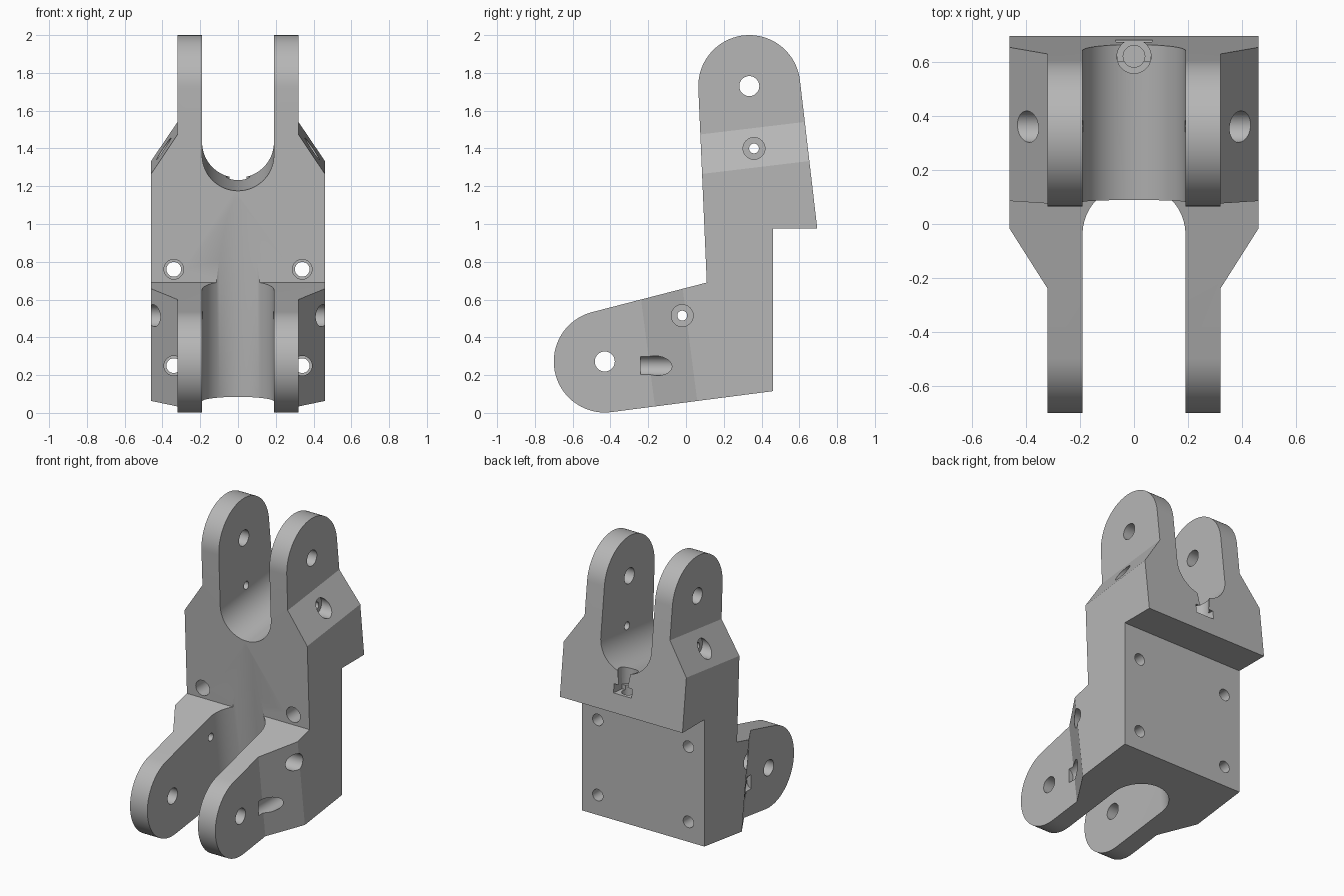
import bpy, bmesh
from math import cos, sin, pi, acos, atan2, hypot
from mathutils import Vector

if "Cube" in bpy.data.objects:
    bpy.data.objects.remove(bpy.data.objects["Cube"], do_unlink=True)

grey = bpy.data.materials.new("plain_grey")
grey.use_nodes = True
GREY = (0.47, 0.47, 0.47, 1)
grey.diffuse_color = GREY
grey.node_tree.nodes["Principled BSDF"].inputs["Base Color"].default_value = GREY


def prism(name, points, sweep):
    """Solid made by sweeping a planar outline along a vector."""
    bm = bmesh.new()
    face = bm.faces.new([bm.verts.new(p) for p in points])
    result = bmesh.ops.extrude_face_region(bm, geom=[face])
    moved = [v for v in result["geom"] if isinstance(v, bmesh.types.BMVert)]
    bmesh.ops.translate(bm, verts=moved, vec=sweep)
    bmesh.ops.recalc_face_normals(bm, faces=bm.faces)
    mesh = bpy.data.meshes.new(name)
    bm.to_mesh(mesh)
    bm.free()
    obj = bpy.data.objects.new(name, mesh)
    bpy.context.collection.objects.link(obj)
    return obj


def arc(c, r, start, end, n):
    return [(c[0] + r * cos(start + (end - start) * i / n),
             c[1] + r * sin(start + (end - start) * i / n)) for i in range(n + 1)]


def rounded_end(p, c, r, q):
    """Arc around c that is tangent to the lines from p and to q."""
    def tangent(pt, side):
        d = Vector(pt) - Vector(c)
        return atan2(d.y, d.x) + side * acos(r / d.length)
    start, end = tangent(p, 1), tangent(q, -1)
    while end < start:
        end += 2 * pi
    return arc(c, r, start, end, 40)


cutters = []


def cut(points, sweep):
    obj = prism("cutter", points, sweep)
    obj.hide_render = True
    cutters.append(obj)


def bore(start, r, sweep, n=40):
    """Round hole from a start point along a vector."""
    axis = Vector(sweep).normalized()
    u = axis.orthogonal().normalized()
    v = axis.cross(u)
    cut([Vector(start) + r * (cos(2 * pi * i / n) * u + sin(2 * pi * i / n) * v)
         for i in range(n)], sweep)


# Side outline of the bracket, with a rounded lug at the top and at the front
heel, step, lip, inner = (0.46, 0.115), (0.46, 0.975), (0.695, 0.975), (0.11, 0.69)
top_pivot, front_pivot = (0.335, 1.73), (-0.43, 0.272)
outline = [heel, step, lip] + rounded_end(lip, top_pivot, 0.27, inner)
outline += [inner] + rounded_end(inner, front_pivot, 0.27, heel)
bracket = prism("bracket", [(-0.46, y, z) for y, z in outline], (0.92, 0, 0))
bracket.data.materials.append(grey)

# Directions square to the upper back face and to the underside
back_dir = Vector((0, 1, 0.12))
up_dir = Vector((0, -0.13, 1))

# U-shaped slot between the upper lugs
u_shape = arc((0, 1.355), 0.19, pi, 2 * pi, 40) + [(0.19, 2.6), (-0.19, 2.6)]
cut([Vector((x, 0, z)) - back_dir for x, z in u_shape], back_dir * 2)

# U-shaped slot between the front lugs
u_shape = arc((0, 0.048), 0.19, 0, pi, 40) + [(-0.19, -1.2), (0.19, -1.2)]
cut([Vector((x, y, 0)) - up_dir * 0.3 for x, y in u_shape], up_dir * 1.6)

for s in (-1, 1):
    # Sloped shoulders that narrow the body to the lug width
    shoulder = [(0.32, 1.465), (0.46, 1.255), (0.6, 1.045), (0.6, 2.6), (0.32, 2.6)]
    cut([Vector((s * x, 0, z)) - back_dir for x, z in shoulder], back_dir * 2)
    cheek = [(0.32, -0.16), (0.46, 0.068), (0.6, 0.296), (0.6, -1.2), (0.32, -1.2)]
    cut([Vector((s * x, y, 0)) - up_dir * 0.3 for x, y in cheek], up_dir * 1.2)
    # Counterbores for the cross screws
    for y, z in ((0.36, 1.40), (-0.02, 0.515)):
        bore((s * 0.335, y, z), 0.058, (s * 0.3, 0, 0))
    # Mounting holes through to the back plate, counterbored at the front
    for z, y in ((0.25, -0.24), (0.76, -0.1)):
        bore((s * 0.34, y, z), 0.052, (0, 0.36 if z > 0.5 else 0.44, 0))
        bore((s * 0.34, y + 0.1, z), 0.039, (0, 1, 0))

# Pivot holes and cross screw holes
for (y, z), r in ((top_pivot, 0.053), (front_pivot, 0.053),
                  ((0.36, 1.40), 0.026), ((-0.02, 0.515), 0.026)):
    bore((-0.7, y, z), r, (1.4, 0, 0))

# Screw well and nut pocket at the back of the upper slot
bore((0, 0.62, 1.13), 0.063, (0, 0, 0.25))
bore((0, 0.62, 1.04), 0.04, (0, 0, 0.2))
cut([(-0.06, 0.6, 1.1), (0.06, 0.6, 1.1), (0.075, 0.75, 1.1), (-0.075, 0.75, 1.1)],
    (0, 0, 0.06))

# Cut everything out, then drop the cutters
bpy.context.view_layer.objects.active = bracket
for c in cutters:
    mod = bracket.modifiers.new("cut", 'BOOLEAN')
    mod.operation = 'DIFFERENCE'
    mod.solver = 'EXACT'
    mod.object = c
    bpy.ops.object.modifier_apply(modifier=mod.name)
    bpy.data.objects.remove(c, do_unlink=True)

bpy.ops.object.select_all(action='DESELECT')
bracket.select_set(True)
bpy.ops.object.shade_smooth_by_angle()
